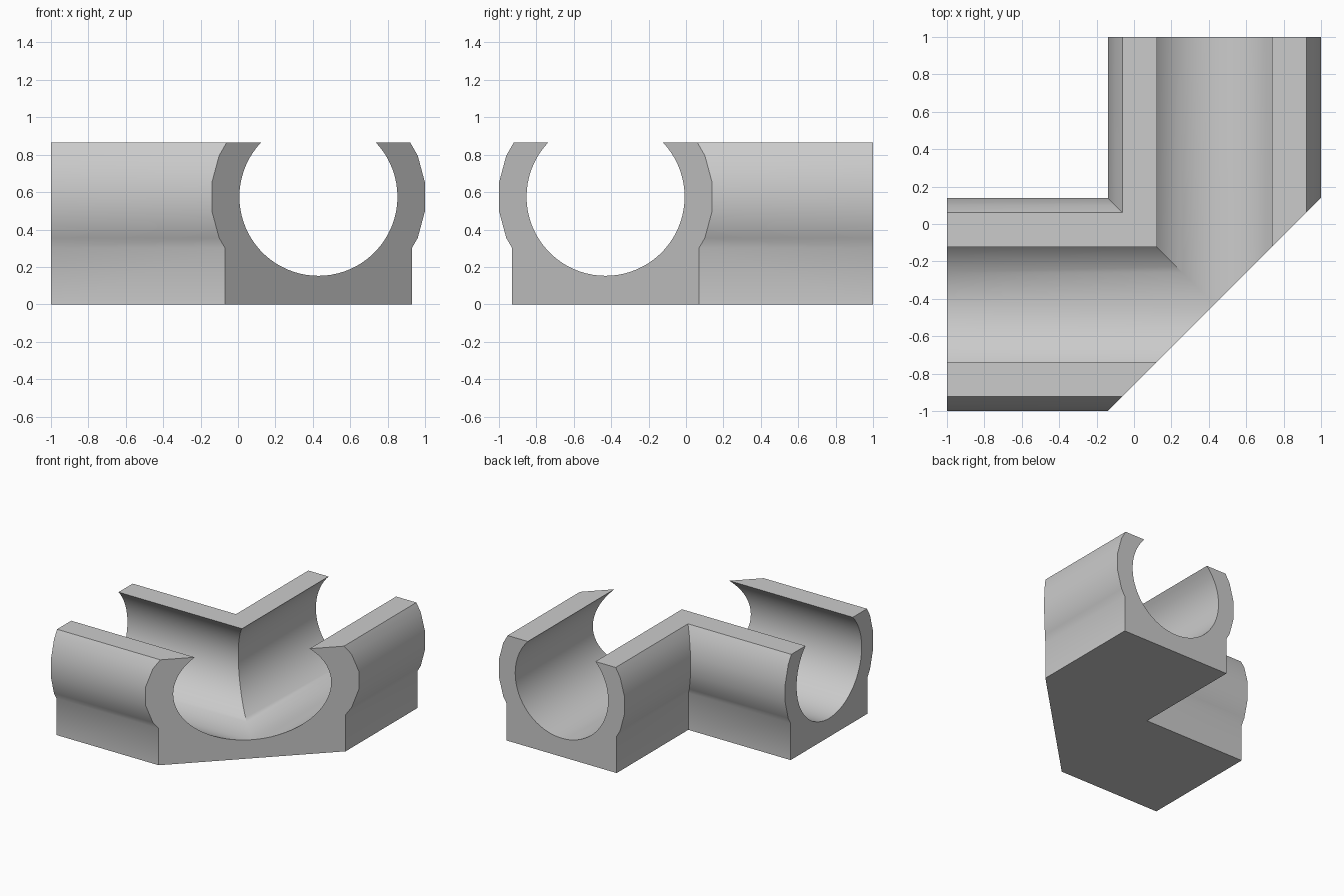
import bpy
import bmesh
import math

cube = bpy.data.objects.get("Cube")
if cube:
    bpy.data.objects.remove(cube, do_unlink=True)

AXIS = 0.43        # offset of each channel's centre line
BORE_Z = 0.575     # height of the bore centre
BORE_R = 0.4225
TOP = 0.865
STEPS = 28

# Half cross-section: base, faceted outer wall, flat lip, round bore
half = [(0, 0), (0.5, 0), (0.5, 0.302), (0.531, 0.355), (0.57, 0.5),
        (0.57, 0.65), (0.531, 0.795), (0.491, TOP)]
start = math.asin((TOP - BORE_Z) / BORE_R)
for i in range(STEPS + 1):
    a = start - (start + math.pi / 2) * i / STEPS
    half.append((BORE_R * math.cos(a), BORE_Z + BORE_R * math.sin(a)))
half[-1] = (0, BORE_Z - BORE_R)
section = half + [(-u, z) for u, z in reversed(half[1:-1])]


def add_leg(bm, place):
    """Extrude the section from its open end to the mitre and diagonal cut."""
    outer = [bm.verts.new(place(AXIS + u, 1, z)) for u, z in section]
    inner = [bm.verts.new(place(AXIS + u, abs(u) - AXIS, z)) for u, z in section]
    n = len(section)
    for i in range(n):
        j = (i + 1) % n
        bm.faces.new((outer[i], outer[j], inner[j], inner[i]))
    bm.faces.new(outer)
    # Only the outside half is closed; the inside half meets the other leg
    bm.faces.new(inner[:len(half)])


bm = bmesh.new()
add_leg(bm, lambda x, y, z: (x, y, z))
add_leg(bm, lambda x, y, z: (-y, -x, z))
bmesh.ops.remove_doubles(bm, verts=bm.verts, dist=0.0005)
bmesh.ops.recalc_face_normals(bm, faces=bm.faces)
# Merge the flat seams of base, lips and diagonal face
bmesh.ops.dissolve_limit(bm, angle_limit=math.radians(0.2),
                         verts=bm.verts, edges=bm.edges)
mesh = bpy.data.meshes.new("corner_channel")
bm.to_mesh(mesh)
bm.free()

# Plain grey finish
grey = bpy.data.materials.new("light_grey")
grey.use_nodes = True
colour = (0.6, 0.6, 0.6, 1)
grey.diffuse_color = colour
grey.node_tree.nodes["Principled BSDF"].inputs["Base Color"].default_value = colour
mesh.materials.append(grey)

channel = bpy.data.objects.new("corner_channel", mesh)
bpy.context.collection.objects.link(channel)
bpy.ops.object.select_all(action="DESELECT")
channel.select_set(True)
bpy.context.view_layer.objects.active = channel
bpy.ops.object.shade_smooth_by_angle(angle=math.radians(32))
